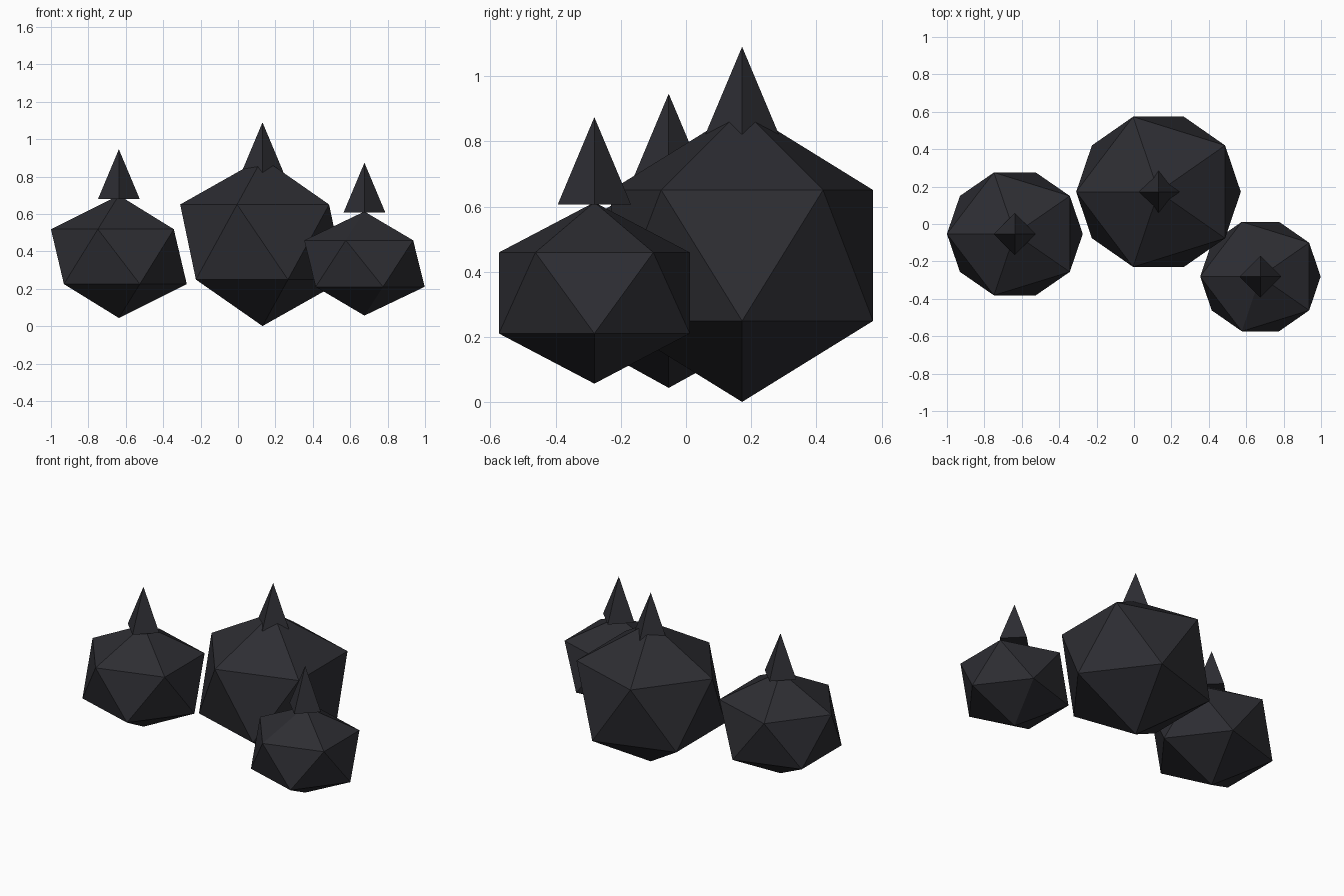
import bpy
import math

if "Cube" in bpy.data.objects:
    bpy.data.objects.remove(bpy.data.objects["Cube"])

# One dark charcoal colour for everything
charcoal = bpy.data.materials.new("dark_charcoal")
charcoal.diffuse_color = (0.026, 0.026, 0.032, 1.0)
charcoal.use_nodes = True
charcoal.node_tree.nodes["Principled BSDF"].inputs["Base Color"].default_value = charcoal.diffuse_color


def finish(name):
    """Name the active object, apply its transform and colour it."""
    obj = bpy.context.object
    obj.name = name
    bpy.ops.object.transform_apply(location=False, rotation=True, scale=True)
    obj.data.materials.append(charcoal)
    return obj


def spiked_ball(name, centre, radii, tip_z):
    """Flat-faced twenty-sided ball with a four-sided spike on top."""
    bpy.ops.mesh.primitive_ico_sphere_add(
        subdivisions=1, radius=1, location=centre, rotation=(0, 0, math.pi))
    bpy.context.object.scale = radii
    finish(name + "_ball")

    height = 0.267
    bpy.ops.mesh.primitive_cone_add(
        vertices=4, radius1=0.112, radius2=0, depth=height,
        location=(centre[0], centre[1], tip_z - height / 2))
    finish(name + "_spike")


# Large ball at the back, medium on the left, small at the front right
spiked_ball("large", (0.131, 0.172, 0.45), (0.492, 0.472, 0.449), 1.09)
spiked_ball("medium", (-0.637, -0.053, 0.372), (0.406, 0.386, 0.328), 0.946)
spiked_ball("small", (0.676, -0.281, 0.335), (0.360, 0.344, 0.278), 0.874)
